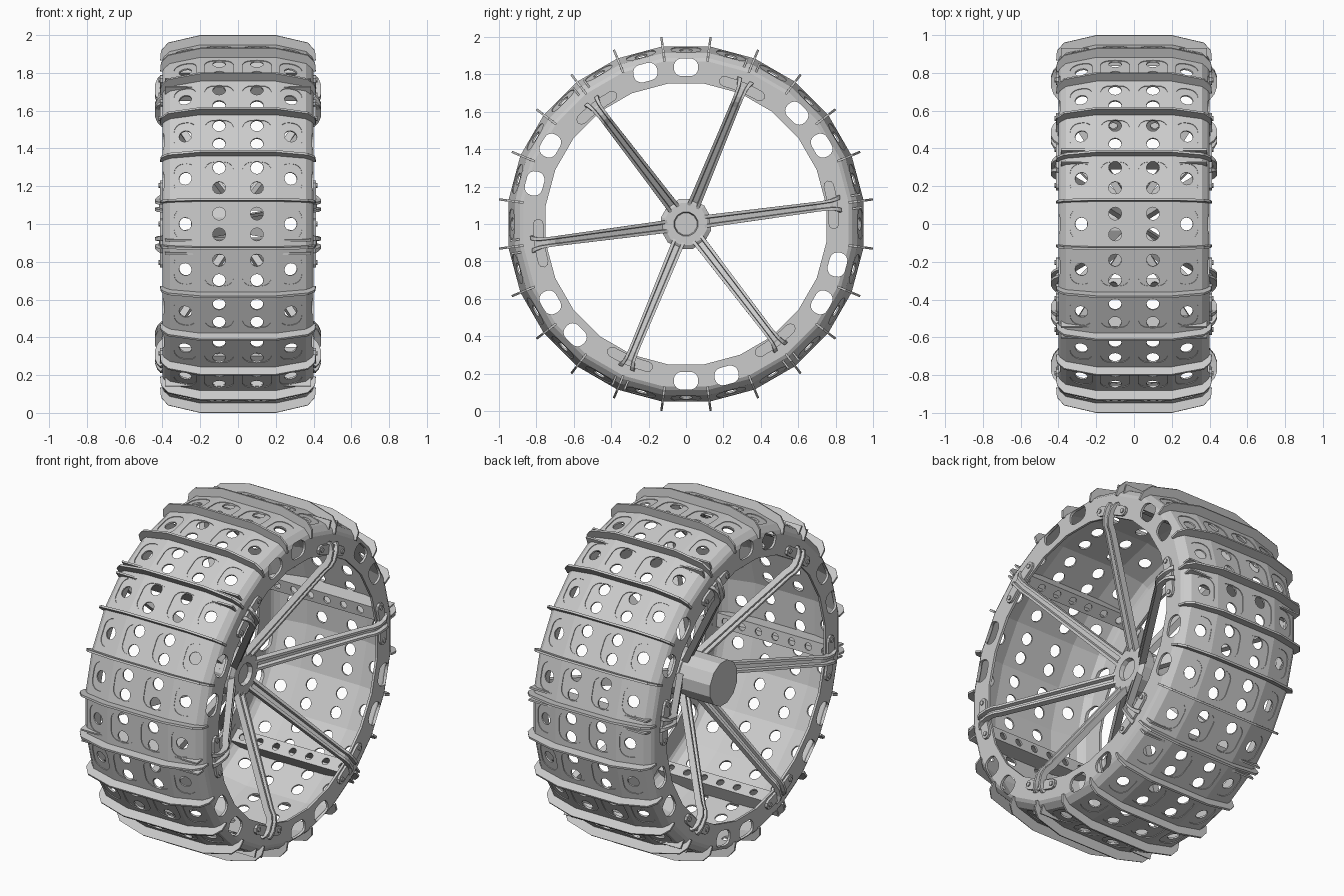
import bpy, bmesh
from math import radians, tan, sin, cos, pi, atan2
from mathutils import Matrix, Vector

if "Cube" in bpy.data.objects:
    bpy.data.objects.remove(bpy.data.objects["Cube"])

# Everything is built around the wheel axis (x) with "up" as the radial direction
ALONG_Y = Matrix.Rotation(radians(90), 4, 'X')
ALONG_X = Matrix(((0, 0, 1, 0), (1, 0, 0, 0), (0, 1, 0, 0), (0, 0, 0, 1)))
SPOKES = [-22.5 + 60 * k for k in range(6)]


def prism(bm, pts, mat, d0, d1):
    a, b = ([bm.verts.new(mat @ Vector((x, y, d))) for x, y in pts] for d in (d0, d1))
    n = len(pts)
    bm.faces.new(a[::-1])
    bm.faces.new(b)
    for i in range(n):
        bm.faces.new((a[i], a[(i + 1) % n], b[(i + 1) % n], b[i]))


def circle(r, cx=0, cy=0, n=16):
    return [(cx + r * cos(2 * pi * i / n), cy + r * sin(2 * pi * i / n)) for i in range(n)]


def rounded(w, h, r, cx=0, cy=0, n=5):
    pts = []
    for k, (sx, sy) in enumerate(((1, 1), (-1, 1), (-1, -1), (1, -1))):
        for i in range(n):
            a = pi / 2 * (k + i / (n - 1))
            pts.append((cx + sx * (w / 2 - r) + r * cos(a), cy + sy * (h / 2 - r) + r * sin(a)))
    return pts


def temp_object(bm):
    bmesh.ops.recalc_face_normals(bm, faces=bm.faces)
    me = bpy.data.meshes.new("temp")
    bm.to_mesh(me)
    ob = bpy.data.objects.new("temp", me)
    bpy.context.collection.objects.link(ob)
    return ob


def cut(bm, cutter):
    """Boolean difference of two bmeshes."""
    a, b = temp_object(bm), temp_object(cutter)
    b.hide_render = True
    m = a.modifiers.new("cut", 'BOOLEAN')
    m.operation, m.solver, m.object = 'DIFFERENCE', 'EXACT', b
    bpy.context.view_layer.update()
    me = bpy.data.meshes.new_from_object(a.evaluated_get(bpy.context.evaluated_depsgraph_get()))
    out = bmesh.new()
    out.from_mesh(me)
    for ob in (a, b):
        bpy.data.objects.remove(ob)
    return out


def emit(name, parts, mirror=False):
    """parts: list of (bmesh, angles); copies each around the axle, optionally on both sides."""
    out = bmesh.new()
    for bm, angles in parts:
        for ang in angles:
            for s in ((1, -1) if mirror else (1,)):
                mat = Matrix.Rotation(radians(ang), 4, 'X') @ Matrix.Diagonal((s, 1, 1, 1))
                vs = {v: out.verts.new(mat @ v.co) for v in bm.verts}
                for f in bm.faces:
                    out.faces.new([vs[v] for v in f.verts])
    bmesh.ops.remove_doubles(out, verts=out.verts, dist=0.0002)
    bmesh.ops.recalc_face_normals(out, faces=out.faces)
    me = bpy.data.meshes.new(name)
    out.to_mesh(me)
    ob = bpy.data.objects.new(name, me)
    ob.location.z = 1
    bpy.context.collection.objects.link(ob)


def both(half):
    return half + [(-x, r) for x, r in reversed(half)]


# Rim: one 15 degree sector with pressed recesses and lightening holes
def sector(wall_hole):
    T = tan(radians(7.5))
    outer = both([(.40, .75), (.40, .87), (.39, .888), (.36, .915), (.20, .95)])
    inner = both([(.386, .75), (.386, .866), (.378, .88), (.354, .903), (.198, .937)])
    bm = bmesh.new()
    prism(bm, outer + inner[::-1], ALONG_Y, -1, 1)
    for v in bm.verts:
        v.co.y *= v.co.z * T
    recess, holes = bmesh.new(), bmesh.new()
    for s in (1, -1):
        prism(recess, rounded(.155, .17, .05, s * .1), Matrix(), .946, 1)
        slope = Matrix.Translation((s * .28, 0, .9325)) @ Matrix.Rotation(s * atan2(.035, .16), 4, 'Y')
        prism(recess, rounded(.12, .16, .05), slope, -.004, .05)
        prism(holes, circle(.034), slope, -.05, .05)
        for y in (.055, -.055):
            prism(holes, circle(.034, s * .1, y), Matrix(), .9, 1)
    if wall_hole:
        prism(holes, rounded(.13, .095, .042, 0, .838), ALONG_X, -.5, .5)
    bm = cut(cut(bm, recess), holes)
    seam = [f for f in bm.faces if all(abs(abs(v.co.y) - v.co.z * T) < 1e-4 for v in f.verts)
            and abs(f.normal.y) > .9]
    bmesh.ops.delete(bm, geom=seam, context='FACES_ONLY')
    return bm


pierced = [a + 60 * k for k in range(6) for a in (0, 15)]
emit("rim", [(sector(True), pierced), (sector(False), [a + 30 for a in pierced])])

# Grousers: thin plates standing across the tread at every facet joint
bm = bmesh.new()
edge = both([(.412, .875), (.408, .925), (.37, .968), (.20, 1.0078)])
under = both([(.393, .875), (.383, .889), (.355, .915), (.20, .95)])
prism(bm, edge + under[::-1], ALONG_Y, -.006, .006)
emit("grousers", [(bm, [7.5 + 15 * k for k in range(24)])])

# Cross bars: perforated channels inside the tread at each spoke
bm, holes = bmesh.new(), bmesh.new()
prism(bm, [(-.04, .945), (-.04, .85), (.04, .85), (.04, .945), (.03, .945), (.03, .86),
           (-.03, .86), (-.03, .945)], ALONG_X, -.387, .387)
for i in range(-3, 4):
    prism(holes, circle(.022, i * .11, 0, 12), Matrix(), .8, .9)
emit("cross_bars", [(cut(bm, holes), SPOKES)])

# Spokes: tapered channel swept from the hub, round an elbow, to the rim
path = [(.03, .10, .034), (.385, .675, .027), (.410, .705, .027), (.421, .735, .027),
        (.421, .785, .030), (.412, .808, .038), (.398, .822, .046)]
section = [(-1, -.018), (1, -.018), (1, .018), (.5, .018), (.4, -.004), (-.4, -.004), (-.5, .018), (-1, .018)]
bm, rings = bmesh.new(), []
for i, (x, r, w) in enumerate(path):
    p, q = path[max(i - 1, 0)], path[min(i + 1, len(path) - 1)]
    t = Vector((q[0] - p[0], q[1] - p[1])).normalized()
    rings.append([bm.verts.new((x + n * t.y, u * w, r - n * t.x)) for u, n in section])
for a, b in zip(rings, rings[1:]):
    for i in range(8):
        bm.faces.new((a[i], a[(i + 1) % 8], b[(i + 1) % 8], b[i]))
bm.faces.new(rings[0])
bm.faces.new(rings[-1])
emit("spokes", [(bm, SPOKES)], mirror=True)

# Spoke feet: curved mounting straps with round ends
def polar(r, deg):
    return (r * sin(radians(deg)), r * cos(radians(deg)))


bm = bmesh.new()
pts = [polar(.818, d) for d in (-7.5, -4, 0, 4, 7.5)]
pts += [polar(.79 + .028 * cos(a), 7.5 + 2.03 * sin(a)) for a in (pi / 4, pi / 2, 3 * pi / 4)]
pts += [polar(.762, d) for d in (7.5, 4, 0, -4, -7.5)]
pts += [polar(.79 - .028 * cos(a), -7.5 - 2.03 * sin(a)) for a in (pi / 4, pi / 2, 3 * pi / 4)]
prism(bm, pts, ALONG_X, .396, .414)
emit("spoke_feet", [(bm, SPOKES)], mirror=True)

# Bolts on the feet
bm = bmesh.new()
for d in (-7.5, 7.5):
    prism(bm, circle(.013, *polar(.79, d), 10), ALONG_X, .40, .421)
emit("foot_bolts", [(bm, SPOKES)], mirror=True)


# Hub and axle: twelve-sided turned parts
def lathe(name, profile, n=12):
    bm = bmesh.new()
    for i in range(n):
        a, b = 2 * pi * i / n, 2 * pi * (i + 1) / n
        for (x0, r0), (x1, r1) in zip(profile, profile[1:]):
            co = [(x0, r0, a), (x1, r1, a), (x1, r1, b), (x0, r0, b)]
            co = [Vector((x, r * cos(t), r * sin(t))) for x, r, t in co]
            co = [c for k, c in enumerate(co) if all((c - o).length > 1e-6 for o in co[:k])]
            bm.faces.new([bm.verts.new(c) for c in co])
    emit(name, [(bm, [15])])


lathe("hub", [(-.05, 0), (-.05, .115), (-.036, .138), (.036, .138), (.05, .115),
              (.05, .066), (.025, .06), (.025, 0)])
lathe("axle", [(-.25, 0), (-.25, .133), (-.01, .133), (-.01, 0)])
